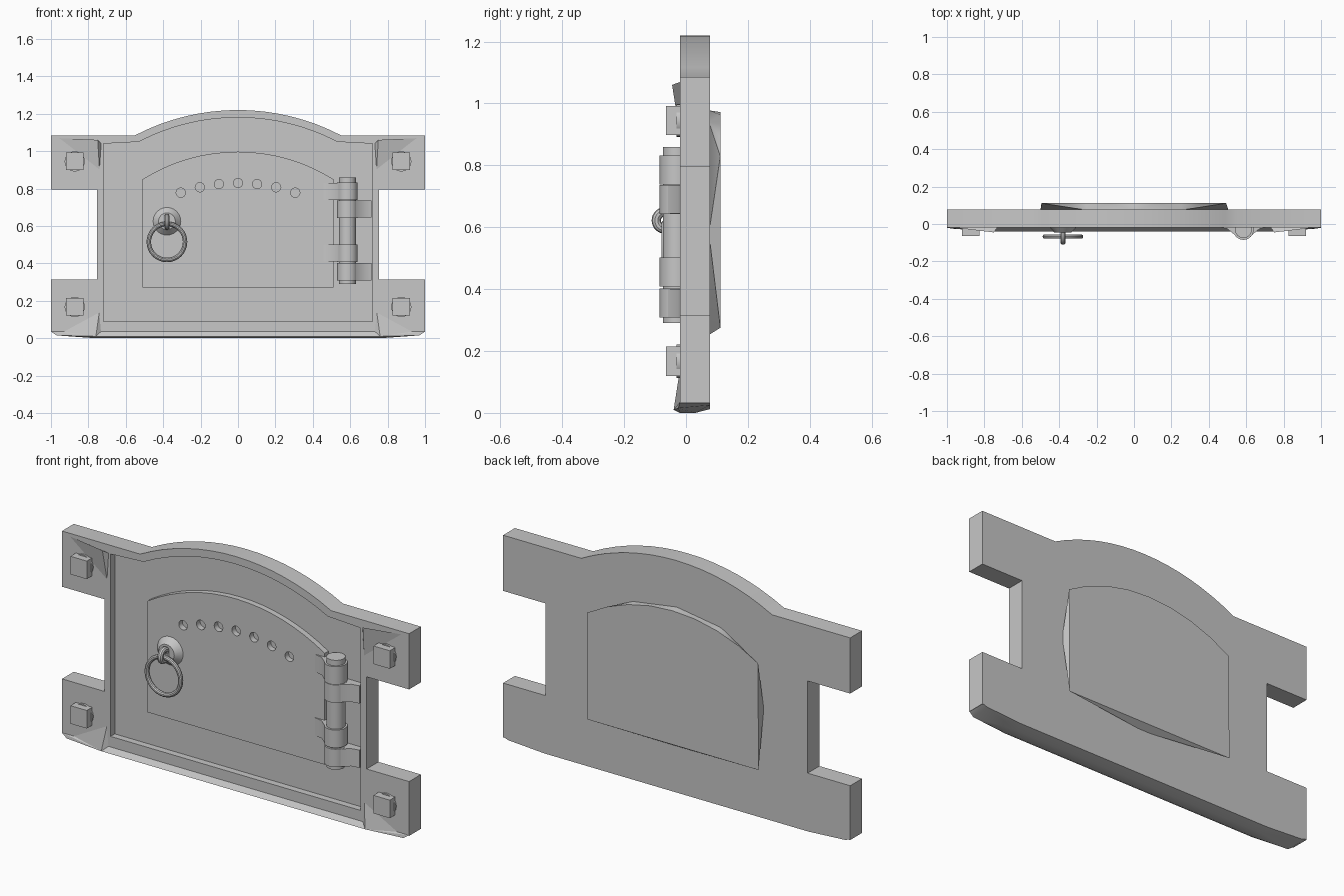
import bpy, bmesh, math
from mathutils import Vector

if "Cube" in bpy.data.objects:
    bpy.data.objects.remove(bpy.data.objects["Cube"])

iron = bpy.data.materials.new("grey_iron")
iron.diffuse_color = (0.57, 0.57, 0.57, 1)
iron.use_nodes = True
iron.node_tree.nodes["Principled BSDF"].inputs["Base Color"].default_value = iron.diffuse_color


def finish(name, bm):
    bmesh.ops.recalc_face_normals(bm, faces=bm.faces[:])
    me = bpy.data.meshes.new(name)
    bm.to_mesh(me)
    bm.free()
    me.materials.append(iron)
    ob = bpy.data.objects.new(name, me)
    bpy.context.collection.objects.link(ob)
    return ob


def prism(name, pts, a, b, axis="y"):
    """Extrude an outline from a to b along the y or z axis."""
    bm = bmesh.new()
    place = (lambda p: (p[0], a, p[1])) if axis == "y" else (lambda p: (p[0], p[1], a))
    face = bm.faces.new([bm.verts.new(place(p)) for p in pts])
    new = bmesh.ops.extrude_face_region(bm, geom=[face])["geom"]
    step = Vector((0, b - a, 0)) if axis == "y" else Vector((0, 0, b - a))
    bmesh.ops.translate(bm, vec=step, verts=[g for g in new if isinstance(g, bmesh.types.BMVert)])
    return finish(name, bm)


def hull(name, pts):
    bm = bmesh.new()
    for p in pts:
        bm.verts.new(p)
    bmesh.ops.convex_hull(bm, input=bm.verts[:])
    return finish(name, bm)


def rod(name, loc, r, depth, axis="z", r2=None, n=24):
    rot = (math.pi / 2, 0, 0) if axis == "y" else (0, 0, 0)
    bpy.ops.mesh.primitive_cone_add(vertices=n, radius1=r, radius2=r if r2 is None else r2,
                                    depth=depth, location=loc, rotation=rot)
    ob = bpy.context.object
    ob.name = name
    ob.data.materials.append(iron)
    return ob


def ring(name, loc, rot, big, small):
    bpy.ops.mesh.primitive_torus_add(location=loc, rotation=rot, major_radius=big, minor_radius=small,
                                     major_segments=32, minor_segments=10)
    ob = bpy.context.object
    ob.name = name
    ob.data.materials.append(iron)


def arc(half, z_end, z_peak, n=16):
    """Shallow arch from left to right."""
    s = z_peak - z_end
    r = (half * half + s * s) / (2 * s)
    t = math.asin(half / r)
    return [(r * math.sin(t * (2 * i / n - 1)), z_peak - r + r * math.cos(t * (2 * i / n - 1)))
            for i in range(n + 1)]


def cut(ob, cutter):
    cutter.hide_render = True
    mod = ob.modifiers.new("cut", "BOOLEAN")
    mod.object = cutter
    mod.solver = "EXACT"
    bpy.context.view_layer.objects.active = ob
    bpy.ops.object.modifier_apply(modifier=mod.name)
    bpy.data.objects.remove(cutter)


# Frame plate with four mounting arms and an arched top
left = [(-0.76, 0.032), (-1, 0.032), (-1, 0.315), (-0.755, 0.315), (-0.755, 0.795), (-1, 0.795), (-1, 1.085)]
right = [(-x, z) for x, z in reversed(left)]
plate = prism("frame_plate", left + arc(0.55, 1.085, 1.22) + right, -0.02, 0.077)

# Recessed panel inside the raised rim
cut(plate, prism("panel_cutter", [(0.72, 0.09), (-0.72, 0.09), (-0.72, 1.04)]
                 + arc(0.53, 1.05, 1.18) + [(0.72, 1.04)], -0.1, 0.015))

# Door leaf standing proud of the panel, with a row of vent holes
door = prism("door", [(0.51, 0.27), (-0.51, 0.27)] + arc(0.51, 0.85, 0.997), -0.015, 0.016)
for i in range(-3, 4):
    cut(door, rod("vent_cutter", (i * 0.102, 0, 0.83 - 0.0058 * i * i), 0.025, 0.1, "y", n=16))

# Back slab of the door, its edges folding down to the plate at their middles
hull("door_back", [(x, 0.111, z) for x, z in [(0.49, 0.275), (-0.495, 0.275)] + arc(0.493, 0.83, 0.972, 8)]
     + [(x, 0.074, z) for x, z in ((0.505, 0.58), (0, 0.252), (-0.5, 0.58), (0, 0.978),
                                   (-0.25, 0.94), (0.25, 0.94))])

# Flared sill along the bottom edge
hull("sill", [p for s in (-1, 1) for p in (
    (s, -0.02, 0.035), (s, 0.077, 0.035), (s * 0.97, -0.025, 0.015), (s * 0.97, 0.077, 0.025),
    (s * 0.76, -0.04, 0.01), (s * 0.76, 0.077, 0.012), (s * 0.76, -0.02, 0), (s * 0.76, 0.03, 0))])

for s, side in ((-1, "left"), (1, "right")):
    # Folded gussets where the arms meet the rim
    hull(side + "_upper_gusset", [(s * 0.97, -0.018, 1.07), (s * 0.75, -0.045, 1.06),
                                  (s * 0.74, -0.018, 0.89), (s * 0.73, -0.018, 1.04)])
    hull(side + "_lower_gusset", [(s * 0.98, -0.018, 0.02), (s * 0.76, -0.04, 0.01),
                                  (s * 0.74, -0.018, 0.15), (s * 0.73, -0.018, 0.035)])
    # Square bolts on round washers
    for z, level in ((0.167, "lower"), (0.945, "upper")):
        x = s * 0.873
        rod(f"{side}_{level}_washer", (x, -0.022, z), 0.054, 0.016, "y", n=20)
        prism(f"{side}_{level}_bolt", [(x - 0.047, z - 0.047), (x + 0.047, z - 0.047),
                                       (x + 0.047, z + 0.047), (x - 0.047, z + 0.047)], -0.065, -0.02)

# Hinge pin, knuckles and flared leaves
HX, HY = 0.585, -0.03
rod("hinge_pin", (HX, HY, 0.575), 0.045, 0.57)
for z, d in ((0.785, -1), (0.69, 1), (0.455, -1), (0.355, 1)):
    rod("hinge_knuckle", (HX, HY, z), 0.055, 0.093)
    prism("hinge_leaf", [(HX + d * u, y) for u, y in (
        (0, 0.016), (0.128, 0.016), (0.128, -0.018), (0.085, -0.026), (0.045, -0.06), (0, -0.06))],
        z - 0.046, z + 0.046, "z")

# Pull ring hanging from an eye on a tapered boss
rod("handle_boss", (-0.38, -0.03, 0.625), 0.075, 0.032, "y", r2=0.045)
ring("handle_eye", (-0.38, -0.068, 0.622), (0, math.pi / 2, 0), 0.028, 0.015)
ring("pull_ring", (-0.38, -0.067, 0.515), (math.pi / 2, 0, 0), 0.097, 0.012)

# Smooth round surfaces, keep hard edges
for ob in bpy.context.scene.objects:
    ob.select_set(True)
bpy.context.view_layer.objects.active = plate
bpy.ops.object.shade_smooth_by_angle(angle=math.radians(30))
